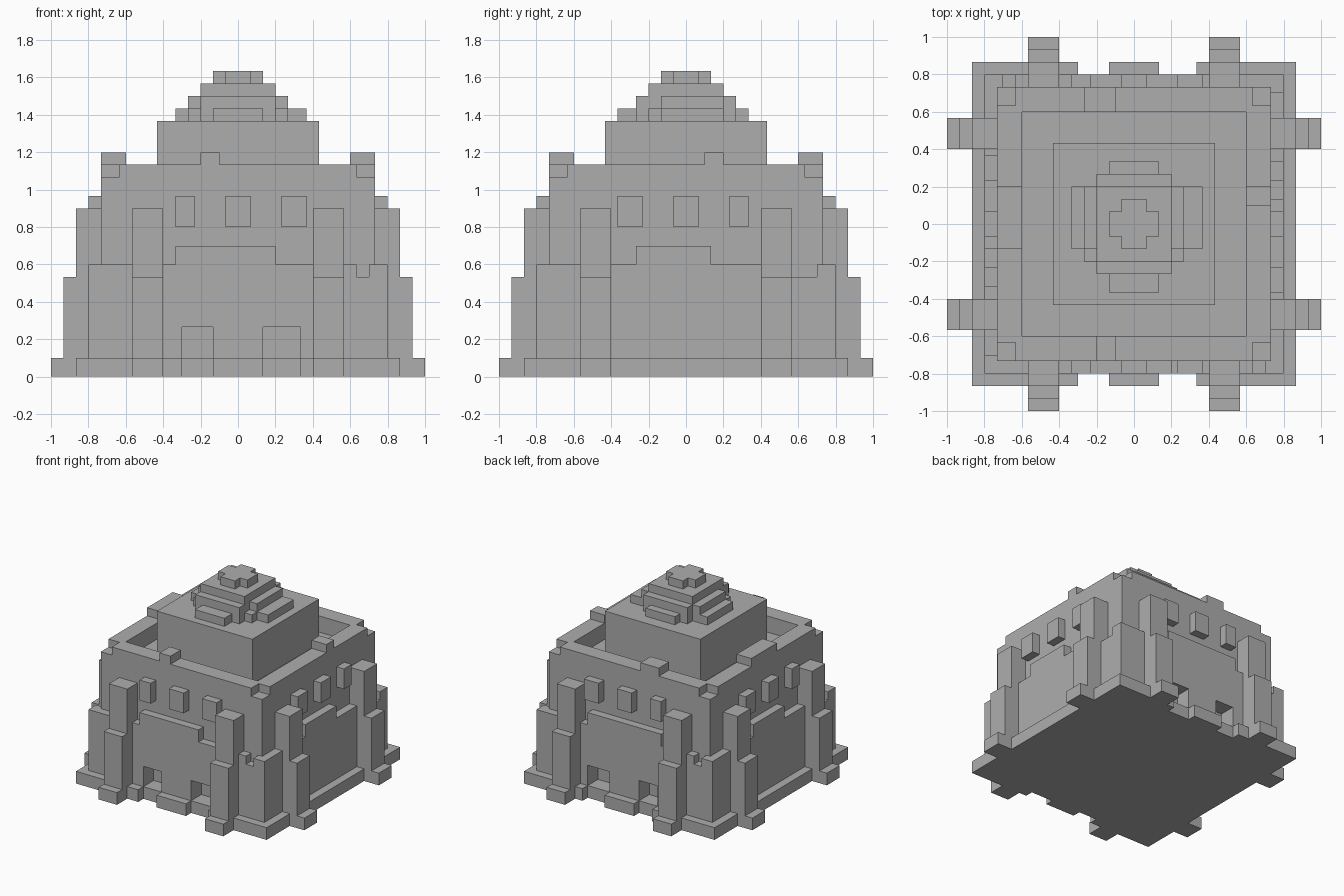
import bpy, bmesh
from mathutils import Matrix, Vector
from math import radians

cube = bpy.data.objects.get("Cube")
if cube:
    bpy.data.objects.remove(cube)

stone = bpy.data.materials.new("grey_stone")
stone.use_nodes = True
stone.diffuse_color = (0.42, 0.42, 0.42, 1)
stone.node_tree.nodes["Principled BSDF"].inputs["Base Color"].default_value = stone.diffuse_color

U = 1 / 30  # one block; all sizes below are in blocks


def part(name, boxes, quarter=0):
    """Join boxes (x0, x1, y0, y1, z0, z1) into one object, turned by quarters about z."""
    bm = bmesh.new()
    turn = Matrix.Rotation(radians(90 * quarter), 4, "Z")
    for x0, x1, y0, y1, z0, z1 in boxes:
        size = Vector((x1 - x0, y1 - y0, z1 - z0)) * U
        mid = Vector((x0 + x1, y0 + y1, z0 + z1)) * U / 2
        bmesh.ops.create_cube(bm, size=1, matrix=turn @ Matrix.Translation(mid) @ Matrix.Diagonal((*size, 1)))
    mesh = bpy.data.meshes.new(name)
    bm.to_mesh(mesh)
    bm.free()
    mesh.materials.append(stone)
    obj = bpy.data.objects.new(name, mesh)
    bpy.context.collection.objects.link(obj)


def square(r, z0, z1):
    return (-r, r, -r, r, z0, z1)


# Central mass, set back at the doors on its lower front and back
part("foundation", [square(24, 0, 3)])
part("main_body", [(-22, 22, -20, 20, 3, 8), square(22, 8, 30)])

# Stepped roof block and dome
part("roof_block", [square(13, 30, 41)])
part("dome_lower_tier", [(-10, 11, -4, 6, 41, 43), (-4, 4, -11, 10, 41, 43),
                         (-8, 8, -6, 6, 41, 43), (-6, 6, -8, 8, 41, 43)])
part("dome_middle_tier", [(-8, 8, -4, 6, 43, 45), (-6, 6, -8, 8, 43, 45)])
part("dome_upper_tier", [square(6, 45, 47)])
part("dome_cap", [(-4, 4, -2, 2, 47, 49), (-2, 2, -4, 4, 47, 49)])

# Each side: doors, raised wall runs, raised middle, roof block, windows
plain = dict(doors=[], runs=[(-24, 17), (21, 24)], middle=(-8, 4),
             windows=[(-11, -7), (-2, 2), (7, 10)])
sides = {
    "front": dict(doors=[(-9, -4), (4, 10)], runs=[(-24, 19)], middle=(-10, 6), merlon=(-6, -3),
                  windows=[(-10, -7), (-2, 2), (7, 11)]),
    "left": dict(plain, merlon=(3, 6)),
    "back": dict(doors=[(-10, -4), (4, 9)], runs=[(-24, 19)], middle=(-10, 10), merlon=(3, 8),
                 windows=[(-11, -7), (-2, 2), (7, 10)]),
    "right": dict(plain, merlon=(-6, 4)),
}

for quarter, (side, s) in enumerate(sides.items()):
    # Spans between the doors, running from corner to corner
    def solid_spans(end):
        cuts = [-end] + [x for door in s["doors"] for x in door] + [end]
        return list(zip(cuts[::2], cuts[1::2]))

    part(side + "_plinth", [(a, b, -26, -22, 0, 3) for a, b in solid_spans(26)], quarter)

    # Lower wall with door openings and an uneven top
    wall = [(a, b, -24, -20, 3, 8) for a, b in solid_spans(20)]
    wall += [(-24, -20, -24, -20, 3, 8), (20, 24, -24, -20, 3, 8), (-24, 24, -24, -20, 8, 16)]
    wall += [(a, b, -24, -21, 16, 18) for a, b in s["runs"]]
    wall.append((*s["middle"], -24, -21, 18, 21))
    part(side + "_wall", wall, quarter)

    part(side + "_windows", [(a, b, -24, -21, 24, 29) for a, b in s["windows"]], quarter)

    # Pair of stepped buttresses
    for name, a, b in (("near", -17, -12), ("far", 12, 17)):
        steps = [(a, b, -front, -21, 0, top) for front, top in ((30, 3), (28, 16), (26, 27))]
        part(side + "_" + name + "_buttress", steps, quarter)

    # Parapet with notched corners and one raised block
    part(side + "_parapet", [(-22, 22, -22, -18, 30, 32), (-19, 19, -22, -18, 32, 34),
                             (*s["merlon"], -22, -18, 34, 36)], quarter)
